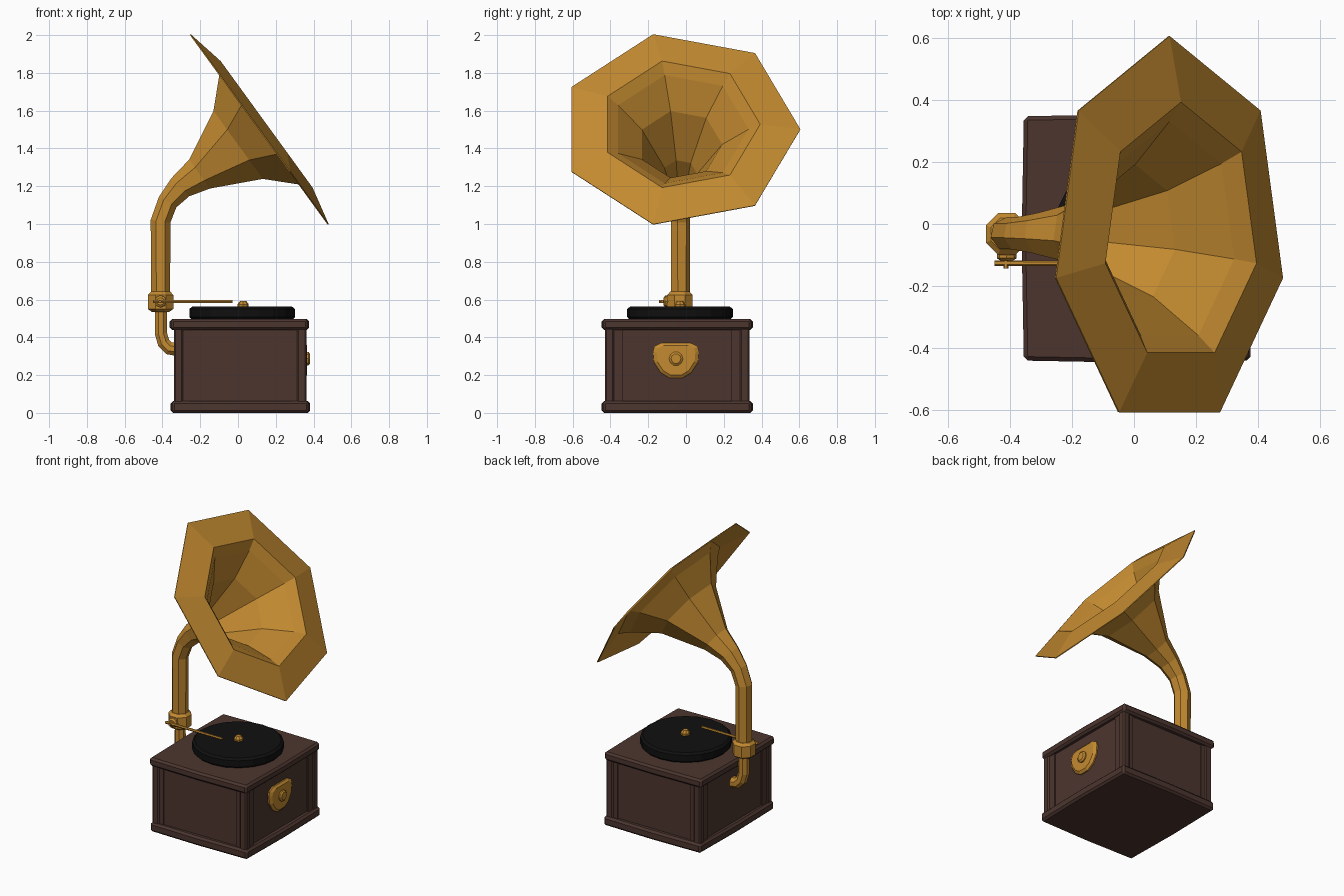
import bpy, bmesh, math
from mathutils import Vector

if "Cube" in bpy.data.objects:
    bpy.data.objects.remove(bpy.data.objects["Cube"])

AXIS_Y = -0.032  # depth of the horn and pipe centre line


def material(name, rgb):
    m = bpy.data.materials.new(name)
    m.diffuse_color = (*rgb, 1)
    m.use_nodes = True
    m.node_tree.nodes["Principled BSDF"].inputs["Base Color"].default_value = m.diffuse_color
    return m


BRASS = material("brass", (0.546, 0.254, 0.03))
WOOD = material("dark wood", (0.073, 0.036, 0.028))
BLACK = material("black vinyl", (0.005, 0.005, 0.005))


def finish(name, bm, mat):
    bmesh.ops.recalc_face_normals(bm, faces=bm.faces)
    me = bpy.data.meshes.new(name)
    bm.to_mesh(me)
    bm.free()
    ob = bpy.data.objects.new(name, me)
    me.materials.append(mat)
    bpy.context.collection.objects.link(ob)
    return ob


def skin(name, rings, mat, cap=True):
    """Join rings of points into a tube, with optional end caps."""
    bm = bmesh.new()
    rows = [[bm.verts.new(p) for p in r] for r in rings]
    n = len(rows[0])
    for a, b in zip(rows, rows[1:]):
        for i in range(n):
            j = (i + 1) % n
            bm.faces.new((a[i], a[j], b[j], b[i]))
    if cap:
        bm.faces.new(rows[0])
        bm.faces.new(rows[-1])
    return finish(name, bm, mat)


def loft(name, stations, mat, sides, cap=True, y=AXIS_Y, turn=0.0):
    """Stations are (x, z, axis angle in degrees, radius), swept in the xz plane."""
    rings = []
    for x, z, deg, r in stations:
        a = math.radians(deg)
        u = Vector((math.sin(a), 0, -math.cos(a)))
        ring = []
        for i in range(sides):
            t = 2 * math.pi * i / sides + turn
            ring.append(Vector((x, y, z)) + Vector((0, r * math.cos(t), 0)) + u * r * math.sin(t))
        rings.append(ring)
    return skin(name, rings, mat, cap)


def box(name, x, y, z, mat, bevel=0.0, bulge=0.0):
    """Box from ranges; bulge bows the middle of each side outwards."""
    bm = bmesh.new()
    bmesh.ops.create_cube(bm, size=1)
    if bulge:
        for axis in (0, 1):
            n = Vector((0, 0, 0))
            n[axis] = 1
            bmesh.ops.bisect_plane(bm, geom=bm.verts[:] + bm.edges[:] + bm.faces[:],
                                   plane_co=(0, 0, 0), plane_no=n)
    lo = [x[0], y[0], z[0]]
    hi = [x[1], y[1], z[1]]
    for v in bm.verts:
        c = v.co.copy()
        v.co = [lo[k] + (hi[k] - lo[k]) * (c[k] + 0.5) for k in range(3)]
        if abs(c.x) < 0.01 and abs(c.y) > 0.4:
            v.co.y += math.copysign(bulge, c.y)
        if abs(c.y) < 0.01 and abs(c.x) > 0.4:
            v.co.x += math.copysign(bulge, c.x)
    ob = finish(name, bm, mat)
    if bevel:
        mod = ob.modifiers.new("bevel", 'BEVEL')
        mod.width = bevel
        mod.segments = 1
    return ob


# Wooden case: plinth, recessed panels, corner posts and lid
box("plinth", (-0.35, 0.375), (-0.44, 0.347), (0.0, 0.062), WOOD, 0.013, 0.007)
box("case", (-0.325, 0.345), (-0.415, 0.32), (0.05, 0.45), WOOD)
box("lid", (-0.355, 0.37), (-0.44, 0.347), (0.44, 0.497), WOOD, 0.013, 0.007)
for sx, ox in ((-1, -0.34), (1, 0.362)):
    for sy, oy in ((-1, -0.43), (1, 0.335)):
        tag = ("left" if sx < 0 else "right") + ("_front" if sy < 0 else "_back")
        xr = sorted((ox, ox - sx * 0.05))
        yr = sorted((oy, oy - sy * 0.05))
        box("post_" + tag, xr, yr, (0.05, 0.45), WOOD, 0.008)
        # Slimmer moulding beside each post
        xr = sorted((ox - sx * 0.008, ox - sx * 0.08))
        yr = sorted((oy - sy * 0.008, oy - sy * 0.095))
        box("moulding_" + tag, xr, yr, (0.05, 0.45), WOOD)

# Record and spindle
loft("record", [(0.022, 0.497, 90, 0.27), (0.022, 0.508, 90, 0.28),
                (0.022, 0.55, 90, 0.28), (0.022, 0.562, 90, 0.265)], BLACK, 20)
loft("spindle", [(0.027, 0.555, 90, 0.028), (0.027, 0.575, 90, 0.03),
                 (0.027, 0.593, 90, 0.016)], BRASS, 8)

# Horn with its neck running down to the collar
horn = loft("horn", [
    (-0.41, 0.62, 90, 0.049), (-0.41, 1.015, 82, 0.051), (-0.373, 1.115, 60, 0.052),
    (-0.305, 1.195, 45, 0.066), (-0.2025, 1.265, 36, 0.094), (0.0025, 1.42, 36, 0.226),
    (0.113, 1.50, 36, 0.365), (0.149, 1.526, 36, 0.425), (0.1125, 1.50, 36, 0.637)],
    BRASS, 7, cap=False)
solid = horn.modifiers.new("sheet thickness", 'SOLIDIFY')
solid.thickness = 0.006
solid.offset = 0

# Collar and the elbow pipe entering the case
loft("collar", [(-0.41, 0.535, 90, 0.05), (-0.41, 0.55, 90, 0.073),
                (-0.41, 0.625, 90, 0.073), (-0.41, 0.642, 90, 0.055)],
     BRASS, 8, turn=math.pi / 8)
loft("elbow_pipe", [(-0.408, 0.56, -90, 0.034), (-0.408, 0.42, -85, 0.035),
                    (-0.393, 0.37, -60, 0.036), (-0.365, 0.342, -25, 0.037),
                    (-0.31, 0.333, 0, 0.037)], BRASS, 8, turn=math.pi / 8)


def y_rod(name, x, z, steps, sides=8):
    """Turned part along y; steps are (y, radius)."""
    rings = [[Vector((x + r * math.cos(2 * math.pi * i / sides), y,
                      z + r * math.sin(2 * math.pi * i / sides)))
              for i in range(sides)] for y, r in steps]
    return skin(name, rings, BRASS)


# Tone arm and its pivot
y_rod("arm_pivot", -0.41, 0.59, [(-0.08, 0.032), (-0.11, 0.032), (-0.118, 0.02)])
y_rod("pivot_pin", -0.413, 0.59, [(-0.11, 0.008), (-0.143, 0.008)], 6)
loft("tone_arm", [(-0.45, 0.59, 0, 0.009), (-0.03, 0.59, 0, 0.008)], BRASS, 6, y=-0.126)

# Shield-shaped crank plate on the side of the case
half = [(0.078, 0.37), (0.115, 0.352), (0.122, 0.325), (0.117, 0.268),
        (0.08, 0.212), (0.035, 0.185)]
outline = half + [(-y, z) for y, z in reversed(half)]


def plate_ring(x, s):
    return [Vector((x, -0.053 + y * s, 0.285 + (z - 0.285) * s)) for y, z in outline]


skin("crank_plate", [plate_ring(0.335, 1), plate_ring(0.354, 1), plate_ring(0.366, 0.84)], BRASS)
loft("crank_socket", [(0.355, 0.287, 0, 0.037), (0.374, 0.287, 0, 0.037),
                      (0.382, 0.287, 0, 0.026)], BRASS, 10, y=-0.053)
